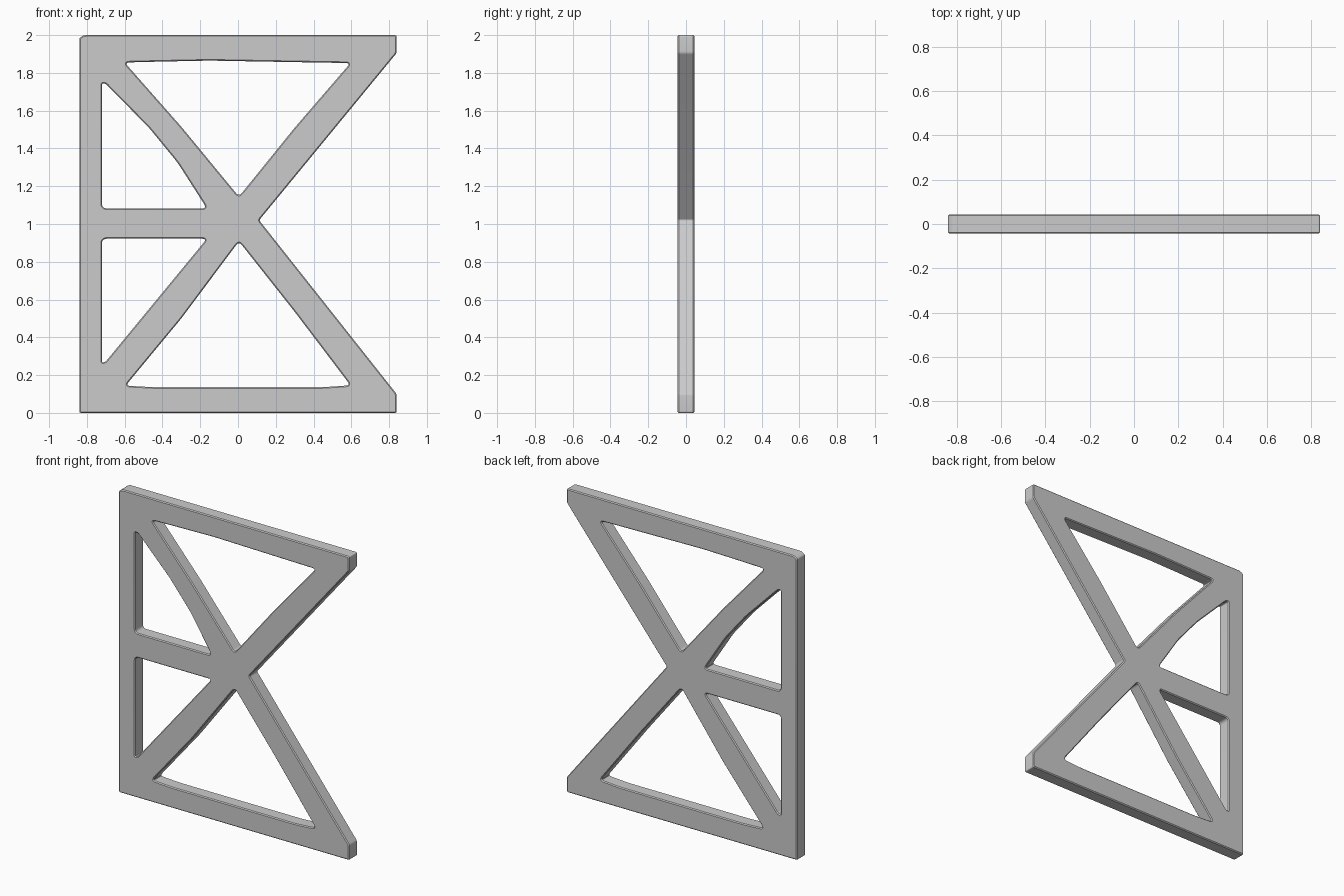
import bpy, bmesh
from mathutils import Vector

if "Cube" in bpy.data.objects:
    bpy.data.objects.remove(bpy.data.objects["Cube"])

HALF = 0.044    # half thickness of the plate
EDGE = 0.006    # small worn chamfer on every rim


def rounded(points, trim, steps=5):
    """Closed outline with every corner replaced by a small curve."""
    pts = [Vector(p) for p in points]
    out = []
    for i, p in enumerate(pts):
        a, b = pts[i - 1] - p, pts[(i + 1) % len(pts)] - p
        t = min(trim, a.length * 0.4, b.length * 0.4)
        s, e = p + a.normalized() * t, p + b.normalized() * t
        for k in range(steps + 1):
            u = k / steps
            out.append(s * (1 - u) ** 2 + p * 2 * u * (1 - u) + e * u * u)
    return out


def shifted(path, dist):
    """Move a counter-clockwise outline outward by dist."""
    out = []
    for i, p in enumerate(path):
        d = (path[(i + 1) % len(path)] - path[i - 1]).normalized()
        out.append(p + Vector((d.y, -d.x)) * dist)
    return out


def add_walls(bm, path, shift):
    """Wall with chamfered rims; returns the two rim loops for the caps."""
    small = shifted(path, shift)
    levels = [(small, -HALF), (path, -HALF + EDGE), (path, HALF - EDGE), (small, HALF)]
    rings = [[bm.verts.new((p.x, y, p.y)) for p in outline] for outline, y in levels]
    n = len(path)
    for low, high in zip(rings, rings[1:]):
        for i in range(n):
            j = (i + 1) % n
            bm.faces.new((low[i], low[j], high[j], high[i]))
    return [[bm.edges.get((r[i], r[(i + 1) % n])) for i in range(n)]
            for r in (rings[0], rings[3])]


# outer silhouette with the notch on the right (counter-clockwise, x and z)
outer = [(-0.84, 0), (0.84, 0), (0.84, 0.10), (0.112, 1.02), (0.84, 1.905),
         (0.84, 2), (-0.815, 2), (-0.84, 1.985)]

# openings between the struts (counter-clockwise)
holes = [
    # upper triangle, slightly bowed top
    [(0.005, 1.145), (0.30, 1.51), (0.595, 1.852), (0.30, 1.857), (-0.15, 1.865),
     (-0.40, 1.860), (-0.60, 1.855), (-0.30, 1.515)],
    # lower triangle
    [(0.005, 0.908), (-0.30, 0.50), (-0.595, 0.144), (-0.45, 0.136),
     (0.45, 0.136), (0.595, 0.146), (0.30, 0.535)],
    # upper left opening, bowed brace
    [(-0.72, 1.083), (-0.165, 1.083), (-0.32, 1.325), (-0.47, 1.508),
     (-0.70, 1.742), (-0.72, 1.745)],
    # lower left opening
    [(-0.72, 0.922), (-0.72, 0.265), (-0.70, 0.272), (-0.165, 0.922)],
]

bm = bmesh.new()
rims = [add_walls(bm, rounded(outer, 0.01), -EDGE)]
rims += [add_walls(bm, rounded(h, 0.025), EDGE) for h in holes]

# front and back faces filled around the openings
for side, normal in ((0, (0, -1, 0)), (1, (0, 1, 0))):
    edges = [e for rim in rims for e in rim[side]]
    bmesh.ops.triangle_fill(bm, use_beauty=True, edges=edges, normal=normal)
bmesh.ops.recalc_face_normals(bm, faces=bm.faces)

mesh = bpy.data.meshes.new("braced_frame")
bm.to_mesh(mesh)
bm.free()
frame = bpy.data.objects.new("braced_frame", mesh)
bpy.context.collection.objects.link(frame)
bpy.context.view_layer.objects.active = frame
frame.select_set(True)
bpy.ops.object.shade_smooth_by_angle(angle=0.5)
